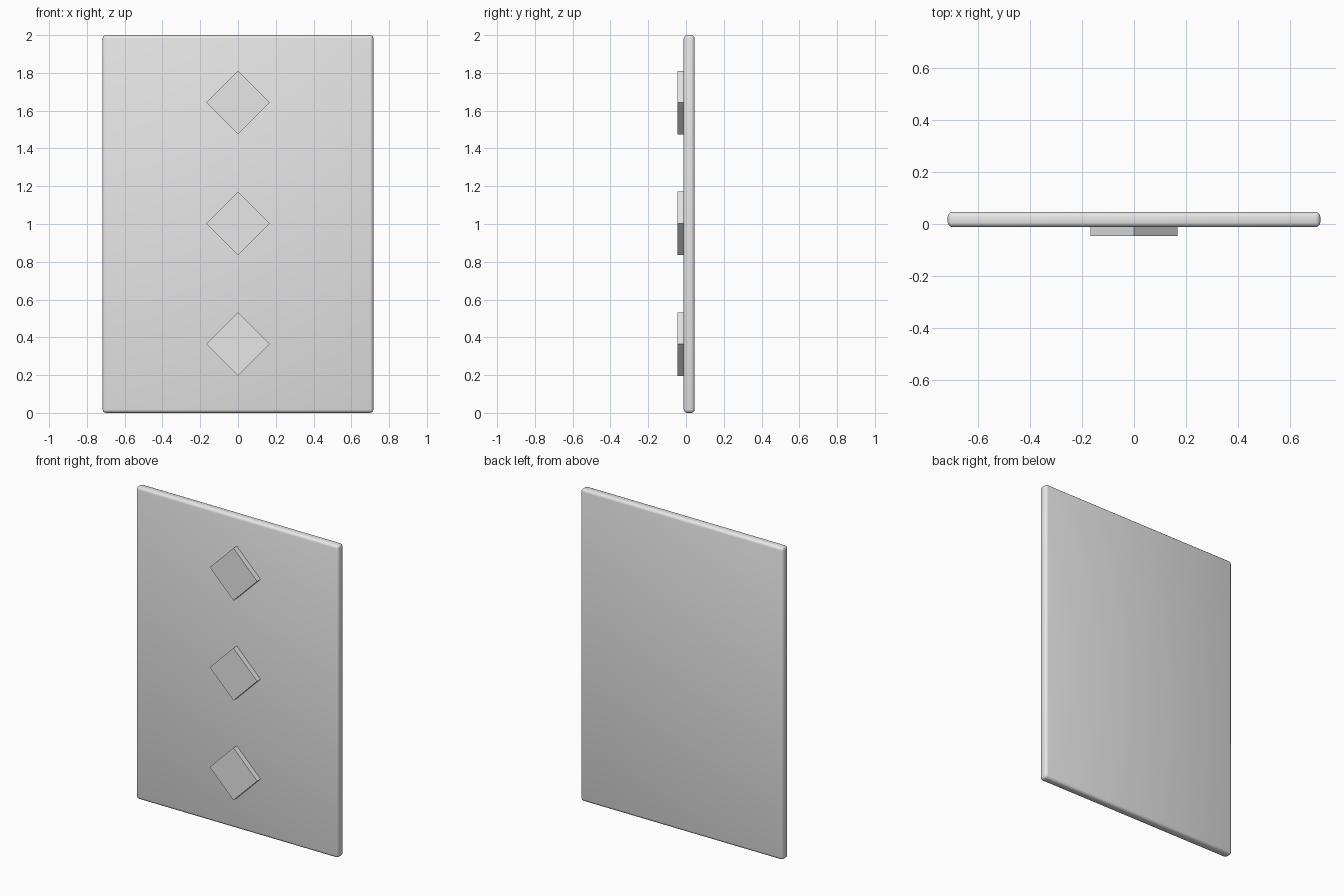
import bpy
import math

if "Cube" in bpy.data.objects:
    bpy.data.objects.remove(bpy.data.objects["Cube"])

grey = bpy.data.materials.new("light_grey")
grey.diffuse_color = (0.8, 0.8, 0.8, 1.0)
grey.use_nodes = True
grey.node_tree.nodes["Principled BSDF"].inputs["Base Color"].default_value = grey.diffuse_color


def box(name, size, location, turn=0.0):
    """Box of full dimensions `size`, turned about the y axis."""
    bpy.ops.mesh.primitive_cube_add(size=1, location=location)
    obj = bpy.context.object
    obj.name = name
    obj.scale = size
    bpy.ops.object.transform_apply(location=False, rotation=False, scale=True)
    obj.rotation_euler.y = turn
    obj.data.materials.append(grey)
    return obj


# Upright panel with softly rounded edges
panel = box("panel", (1.434, 0.058, 2.0), (0, 0.017, 1.0))
bevel = panel.modifiers.new("rounded_edges", 'BEVEL')
bevel.width = 0.018
bevel.segments = 3
panel.data.shade_smooth()

# Three raised diamond studs down the middle of the front,
# their backs sunk slightly into the panel
SIDE = 0.168 * math.sqrt(2)
for i, z in enumerate((0.364, 1.003, 1.643)):
    box(f"diamond_stud_{i + 1}", (SIDE, 0.044, SIDE), (0, -0.024, z), math.radians(45))
